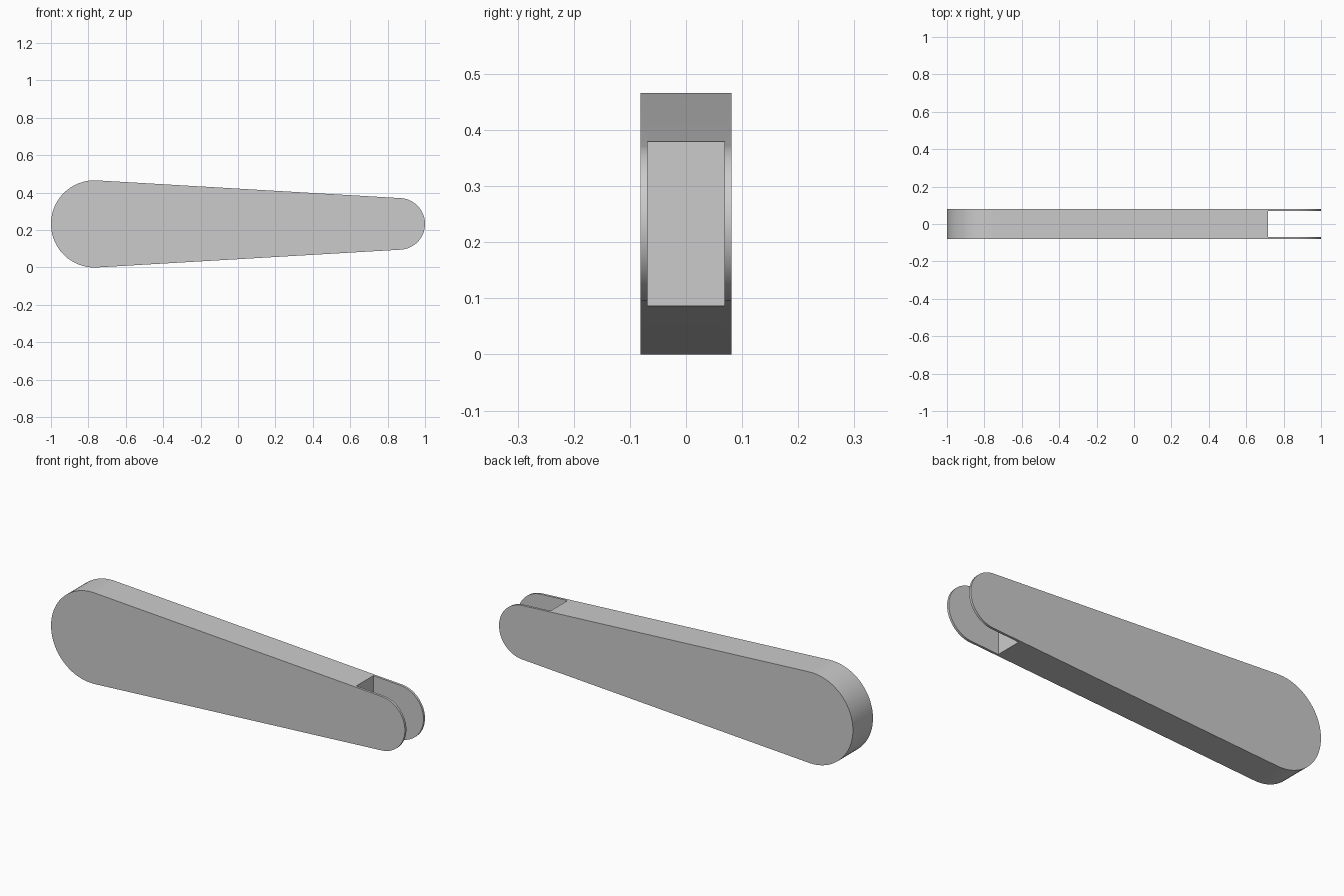
import bpy, bmesh, math

if "Cube" in bpy.data.objects:
    bpy.data.objects.remove(bpy.data.objects["Cube"])

BIG_R, SMALL_R = 0.233, 0.138      # end radii of the tapered arm
HALF_T, SLOT_HALF = 0.081, 0.069   # half thickness, half slot width
SLOT_X = 0.717                     # flat floor of the slot
STEPS = 40

grey = bpy.data.materials.new("light_grey")
grey.use_nodes = True
colour = (0.6, 0.6, 0.6, 1)
grey.diffuse_color = colour
grey.node_tree.nodes["Principled BSDF"].inputs["Base Color"].default_value = colour


def arc(cx, radius, start, end):
    """Points of an arc in the XZ plane, centred on the arm's axis."""
    angles = [start + (end - start) * i / STEPS for i in range(STEPS + 1)]
    return [(cx + radius * math.cos(a), BIG_R + radius * math.sin(a)) for a in angles]


def extrude_profile(name, points, half):
    """Solid made by extruding an XZ profile along Y."""
    bm = bmesh.new()
    face = bm.faces.new([bm.verts.new((x, -half, z)) for x, z in points])
    grown = bmesh.ops.extrude_face_region(bm, geom=[face])
    moved = [v for v in grown["geom"] if isinstance(v, bmesh.types.BMVert)]
    bmesh.ops.translate(bm, verts=moved, vec=(0, 2 * half, 0))
    bmesh.ops.recalc_face_normals(bm, faces=bm.faces)
    mesh = bpy.data.meshes.new(name)
    bm.to_mesh(mesh)
    bm.free()
    mesh.materials.append(grey)
    obj = bpy.data.objects.new(name, mesh)
    bpy.context.collection.objects.link(obj)
    return obj


# Tapered arm: two round ends joined by their common tangents
big_x, small_x = BIG_R - 1, 1 - SMALL_R
tangent = math.acos((BIG_R - SMALL_R) / (small_x - big_x))
profile = (arc(small_x, SMALL_R, -tangent, tangent)
           + arc(big_x, BIG_R, tangent, 2 * math.pi - tangent))
arm = extrude_profile("tapered_arm", profile, HALF_T)

# Open slot that leaves two thin cheeks at the narrow end
slot = [(SLOT_X, -0.1), (1.2, -0.1), (1.2, 0.6), (SLOT_X, 0.6)]
cutter = extrude_profile("slot_cutter", slot, SLOT_HALF)
cutter.hide_render = True

cut = arm.modifiers.new("slot", "BOOLEAN")
cut.operation = "DIFFERENCE"
cut.solver = "EXACT"
cut.object = cutter

bpy.ops.object.select_all(action="DESELECT")
arm.select_set(True)
bpy.context.view_layer.objects.active = arm
bpy.ops.object.modifier_apply(modifier=cut.name)
bpy.data.objects.remove(cutter)
bpy.ops.object.shade_smooth_by_angle(angle=math.radians(30))
